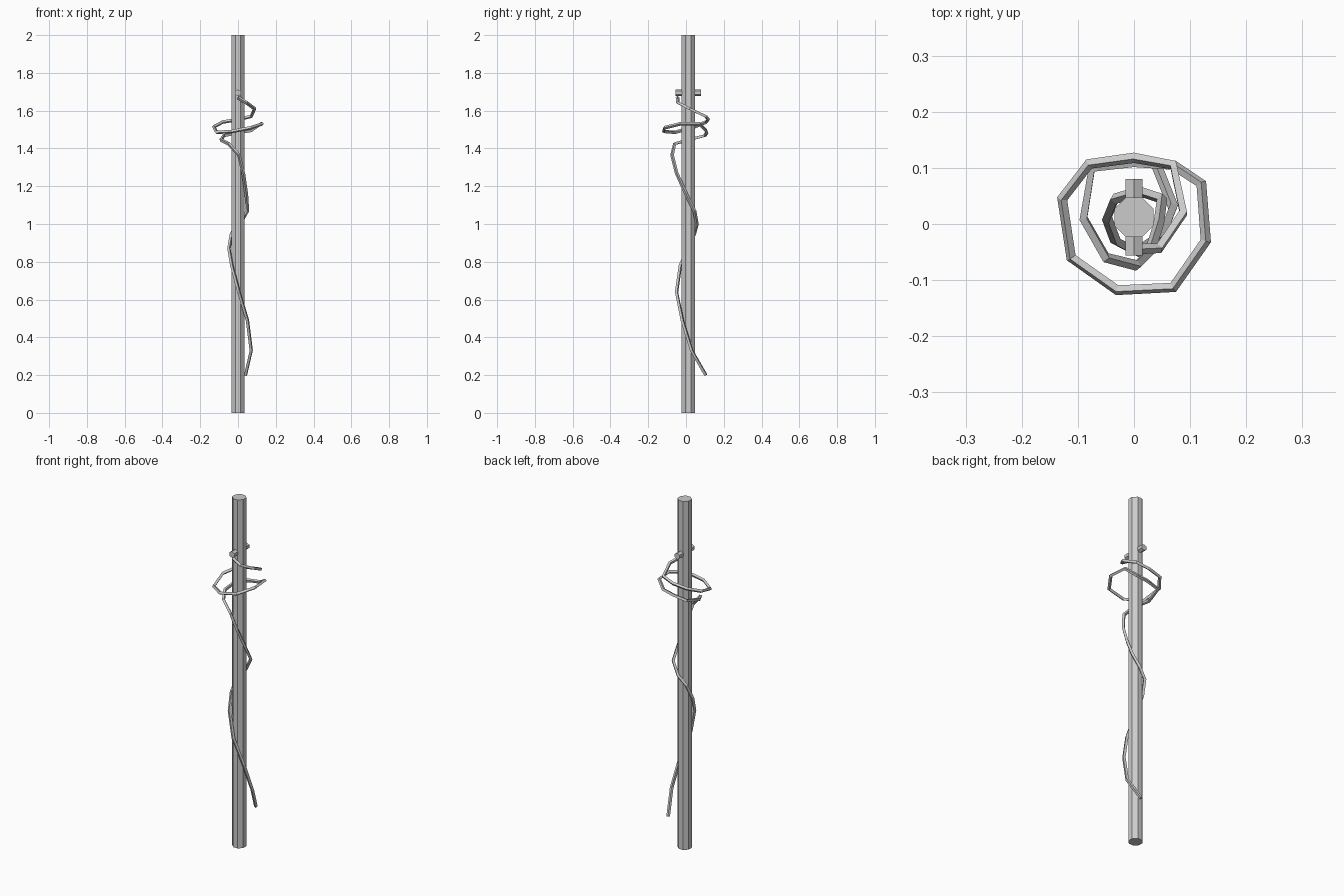
import bpy, math

CY = 0.012  # pole axis offset in y


def cylinder(name, sides, radius, depth, loc, rot):
    bpy.ops.mesh.primitive_cylinder_add(vertices=sides, radius=radius, depth=depth,
                                        end_fill_type='TRIFAN', location=loc, rotation=rot)
    bpy.context.object.name = name


# upright pole and the peg through it
cylinder("pole", 8, 0.038, 2.0, (0, CY, 1.0), (0, 0, math.radians(22.5)))
cylinder("peg", 6, 0.018, 0.136, (0, CY, 1.695), (math.radians(90), 0, 0))

# rope: tied at the peg, two loose coils, then a long spiral down the pole
path = [
    (0.0, -0.045, 1.67), (0.045, -0.043, 1.642), (0.088, 0.02, 1.61), (0.07, 0.105, 1.57),
    (0.0, 0.118, 1.553), (-0.08, 0.107, 1.54), (-0.128, 0.045, 1.515),
    (-0.112, -0.06, 1.485), (-0.03, -0.118, 1.49), (0.07, -0.113, 1.51),
    (0.128, -0.03, 1.53), (0.12, 0.072, 1.53), (0.07, 0.105, 1.495),
    (0.0, 0.11, 1.483), (-0.075, 0.1, 1.468), (-0.09, 0.01, 1.445),
    (-0.05, -0.06, 1.425), (0.005, -0.074, 1.365), (0.028, -0.05, 1.27),
    (0.044, 0.0, 1.16), (0.05, 0.045, 1.07), (0.01, 0.058, 1.0),
    (-0.034, 0.045, 0.95), (-0.048, 0.01, 0.87), (-0.033, -0.03, 0.78),
    (0.005, -0.05, 0.64), (0.05, -0.02, 0.49), (0.07, 0.03, 0.33), (0.04, 0.105, 0.2),
]
cu = bpy.data.curves.new("rope", 'CURVE')
cu.dimensions = '3D'
cu.bevel_depth = 0.0095
cu.bevel_resolution = 0
cu.use_fill_caps = True
sp = cu.splines.new('POLY')
sp.points.add(len(path) - 1)
for p, co in zip(sp.points, path):
    p.co = (*co, 1)
sp.use_smooth = False
rope = bpy.data.objects.new("rope", cu)
bpy.context.collection.objects.link(rope)
